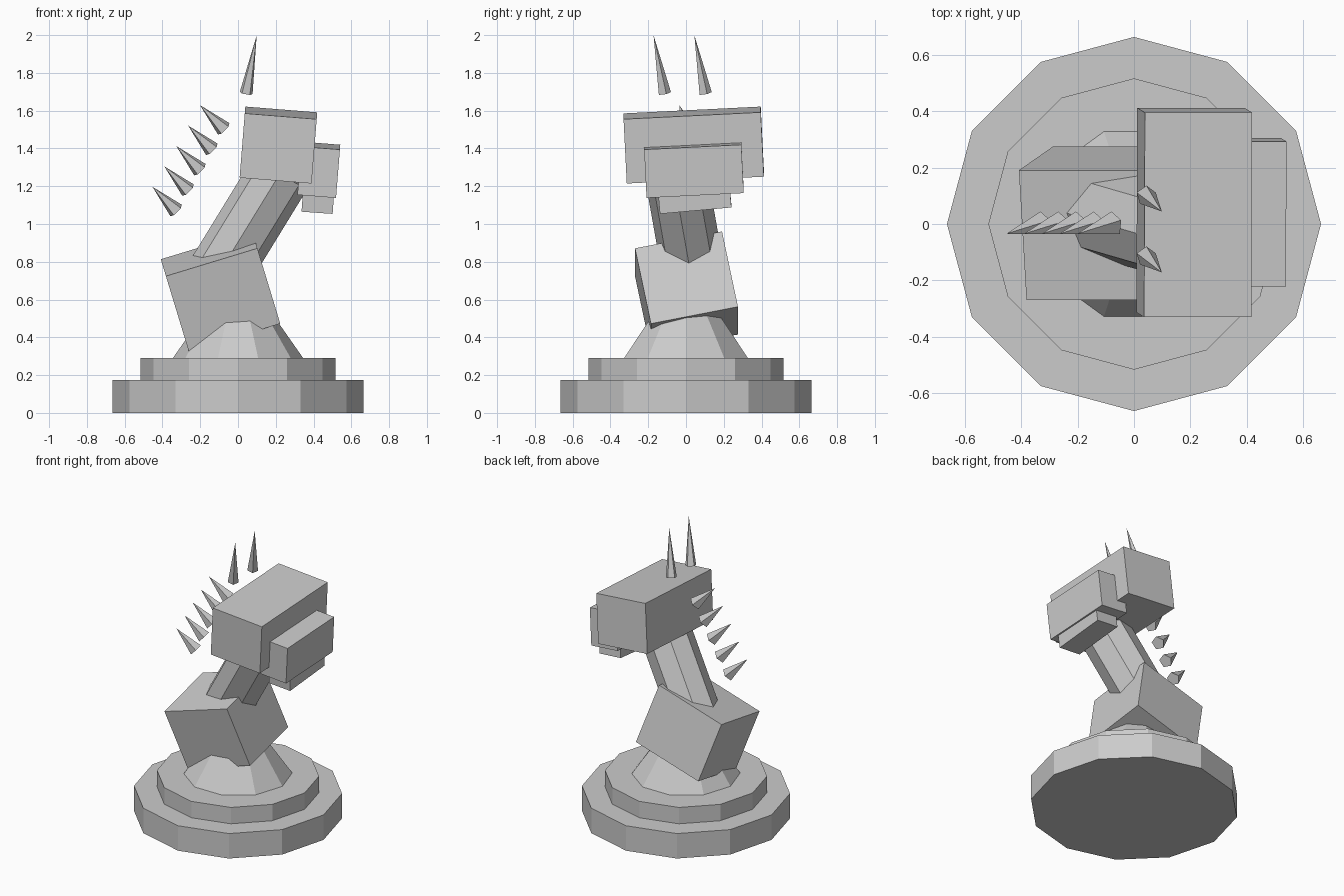
import bpy, bmesh, math
from mathutils import Matrix, Euler, Vector

if "Cube" in bpy.data.objects:
    bpy.data.objects.remove(bpy.data.objects["Cube"])

grey = bpy.data.materials.new("plain_grey")
grey.diffuse_color = (0.6, 0.6, 0.6, 1)
grey.use_nodes = True
grey.node_tree.nodes["Principled BSDF"].inputs["Base Color"].default_value = grey.diffuse_color


def finish(name, bm, loc, rot):
    """Turn a bmesh into a placed, flat-shaded object."""
    mesh = bpy.data.meshes.new(name)
    bmesh.ops.recalc_face_normals(bm, faces=bm.faces)
    bm.to_mesh(mesh)
    bm.free()
    mesh.materials.append(grey)
    obj = bpy.data.objects.new(name, mesh)
    obj.location = loc
    obj.rotation_euler = rot
    bpy.context.collection.objects.link(obj)
    return obj


def box(name, size, loc, rot):
    bm = bmesh.new()
    bmesh.ops.create_cube(bm, size=1, matrix=Matrix.Diagonal((*size, 1)))
    return finish(name, bm, loc, rot)


def frustum(name, sides, r1, r2, height, base, rot=(0, 0, 0)):
    """Cone or cylinder that starts at its base point and runs along local z."""
    bm = bmesh.new()
    bmesh.ops.create_cone(bm, cap_ends=True, segments=sides, radius1=r1,
                          radius2=r2, depth=height,
                          matrix=Matrix.Translation((0, 0, height / 2)))
    bmesh.ops.remove_doubles(bm, verts=bm.verts, dist=1e-5)
    return finish(name, bm, base, rot)


# Stepped base and collar
frustum("base_disc", 12, 0.664, 0.664, 0.175, (0, 0, 0))
frustum("base_step", 12, 0.517, 0.517, 0.115, (0, 0, 0.175))
frustum("collar", 10, 0.345, 0.135, 0.30, (0, 0, 0.29), (0, 0, math.pi / 2))

# Chest block
box("chest", (0.506, 0.47, 0.425), (-0.0925, 0.0025, 0.643), (0.2, -0.295, 0))

# Leaning eight-sided neck, ends buried in chest and head
neck_rot = (0.15, 0.55, 0)
neck_axis = Euler(neck_rot).to_matrix() @ Vector((0, 0, 1))
neck_base = Vector((-0.026, 0.018, 0.862)) - 0.25 * neck_axis
frustum("neck", 8, 0.166, 0.166, 0.75, neck_base, neck_rot)

# Head, snout and jaw share one slight tilt
head_rot = (0.05, 0.08, 0)
box("head", (0.382, 0.727, 0.342), (0.214, 0.041, 1.418), head_rot)
box("snout", (0.205, 0.515, 0.257), (0.428, 0.042, 1.287), head_rot)
box("jaw", (0.165, 0.38, 0.12), (0.424, 0.046, 1.136), (0.09, 0.07, 0))

# Pair of ears
for side, y in (("front", -0.115), ("back", 0.101)):
    frustum("ear_" + side, 5, 0.036, 0, 0.317, (0.043, y, 1.692), (0.18, 0.18, 0))

# Row of mane spikes
for i in range(5):
    frustum(f"mane_spike_{i + 1}", 5, 0.045, 0, 0.183,
            (-0.074 - 0.063 * i, 0, 1.502 - 0.108 * i), (0.19, -0.785, 0))
